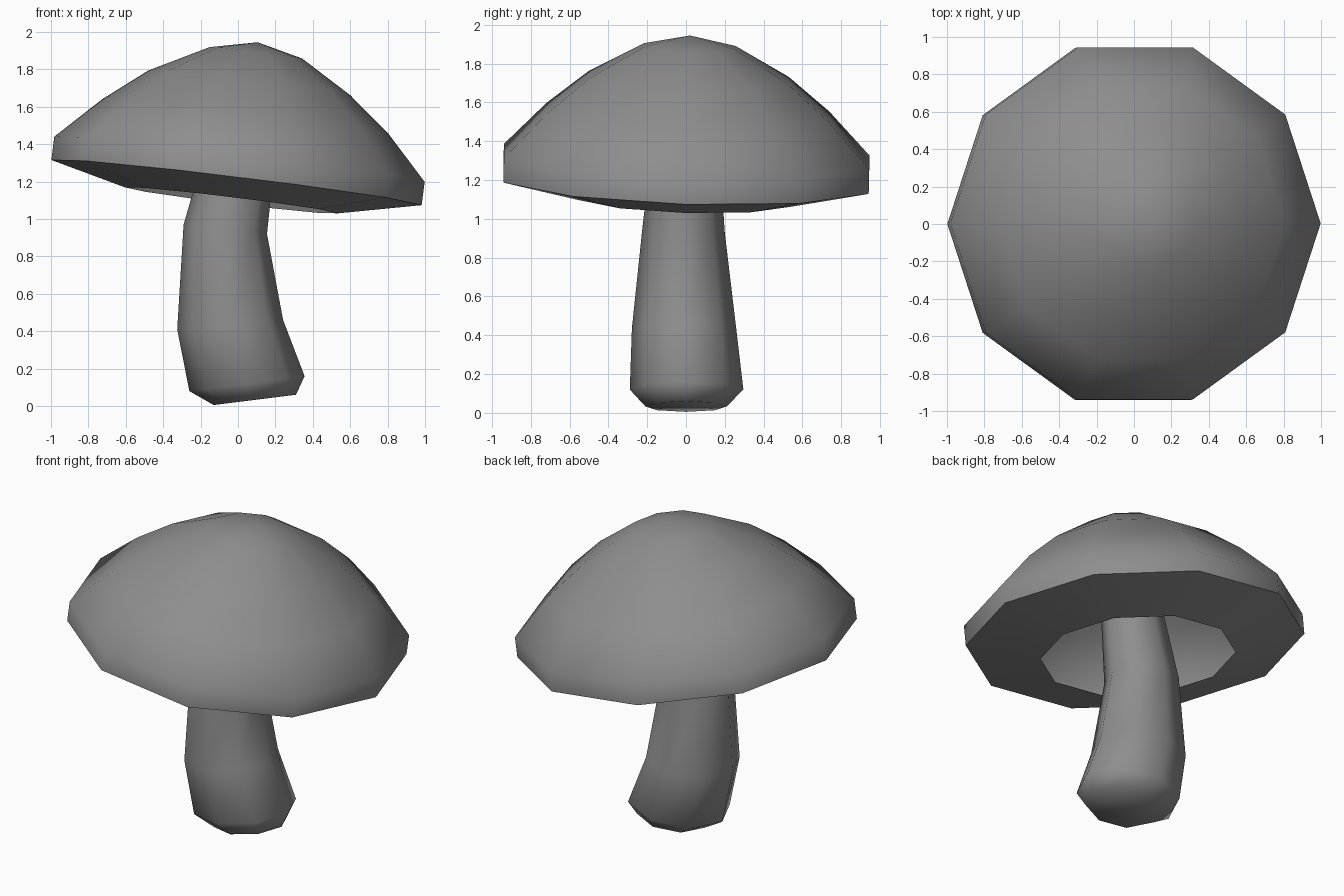
import bpy, bmesh, math

if "Cube" in bpy.data.objects:
    bpy.data.objects.remove(bpy.data.objects["Cube"])

GREY = bpy.data.materials.new("dark_grey")
GREY.diffuse_color = (0.27, 0.27, 0.27, 1)
GREY.use_nodes = True
GREY.node_tree.nodes["Principled BSDF"].inputs["Base Color"].default_value = GREY.diffuse_color


def loft(name, sides, rings, close_start, close_end, depth=1.0, smooth_angle=60):
    """Skin rings given as (cx, cy, cz, radius, slope_x, slope_y); radius 0 is a tip."""
    bm = bmesh.new()
    loops = []
    for cx, cy, cz, r, sx, sy in rings:
        if r == 0:
            loops.append([bm.verts.new((cx, cy, cz))])
            continue
        loop = []
        for i in range(sides):
            a = 2 * math.pi * i / sides
            dx, dy = r * math.cos(a), r * depth * math.sin(a)
            loop.append(bm.verts.new((cx + dx, cy + dy, cz + sx * dx + sy * dy)))
        loops.append(loop)
    for lo, hi in zip(loops, loops[1:]):
        for i in range(sides):
            j = (i + 1) % sides
            if len(hi) == 1:
                bm.faces.new((lo[i], lo[j], hi[0]))
            else:
                bm.faces.new((lo[i], lo[j], hi[j], hi[i]))
    if close_start:
        bm.faces.new(loops[0][::-1])
    if close_end:
        bm.faces.new(loops[-1])
    mesh = bpy.data.meshes.new(name)
    bm.to_mesh(mesh)
    bm.free()
    mesh.materials.append(GREY)
    obj = bpy.data.objects.new(name, mesh)
    bpy.context.collection.objects.link(obj)
    bpy.ops.object.select_all(action='DESELECT')
    obj.select_set(True)
    bpy.context.view_layer.objects.active = obj
    bpy.ops.object.shade_smooth_by_angle(angle=math.radians(smooth_angle))
    return obj


# Curved eight-sided stem: base, bulge, bend, neck, hidden top inside the cap
loft("stem", 8, [
    (0.09, 0.0, 0.033, 0.22, 0.125, 0.0),
    (0.048, 0.003, 0.12, 0.308, 0.13, 0.0),
    (-0.042, -0.01, 0.435, 0.283, 0.09, 0.0),
    (-0.068, -0.013, 0.945, 0.223, -0.11, -0.03),
    (0.025, 0.0, 1.42, 0.18, -0.122, -0.03),
], True, True, depth=0.95)

# Tilted hollow ten-sided cap: underside lip, lower rim, upper rim, dome, tip
TILT = (-0.122, -0.031)
loft("cap", 10, [(*c, *TILT) for c in [
    (-0.035, -0.005, 1.1, 0.57),
    (-0.008, 0.0, 1.195, 0.99),
    (0.008, 0.003, 1.32, 0.99),
    (0.04, 0.01, 1.548, 0.765),
    (0.06, 0.015, 1.728, 0.54),
    (0.095, 0.02, 1.889, 0.247),
    (0.105, 0.02, 1.945, 0.0),
]], False, False)
